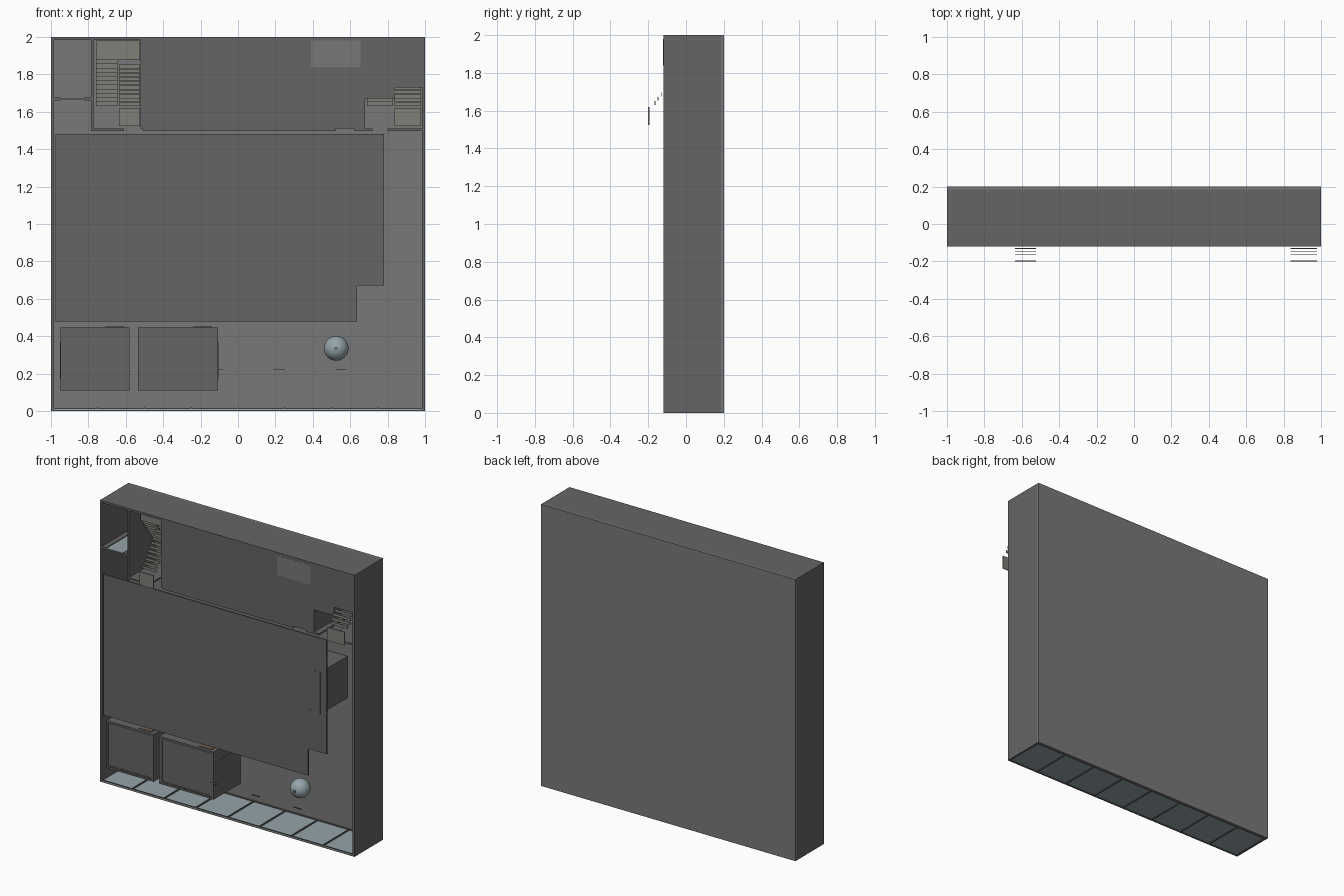
import bpy, bmesh, math
from mathutils import Matrix, Vector

if "Cube" in bpy.data.objects:
    bpy.data.objects.remove(bpy.data.objects["Cube"])

FRONT, FLOOR, BACK = -0.12, 0.185, 0.2   # ceiling level, floor top, floor underside


def mat(name, c):
    m = bpy.data.materials.new(name)
    m.diffuse_color = (*c, 1)
    m.use_nodes = True
    m.node_tree.nodes["Principled BSDF"].inputs["Base Color"].default_value = m.diffuse_color
    return m


WALL = mat("dark_grey", (0.13, 0.13, 0.13))
GROUND = mat("floor_grey", (0.19, 0.19, 0.19))
GLASS = mat("pale_blue", (0.30, 0.37, 0.40))
STAIR = mat("warm_grey", (0.22, 0.21, 0.19))
WOOD = mat("brown", (0.16, 0.11, 0.08))


def boxes(name, items, m):
    """One object from several boxes given as (x0, x1, y0, y1, z0, z1)."""
    bm = bmesh.new()
    for x0, x1, y0, y1, z0, z1 in items:
        c = Vector(((x0 + x1) / 2, (y0 + y1) / 2, (z0 + z1) / 2))
        s = (x1 - x0, y1 - y0, z1 - z0, 1)
        bmesh.ops.create_cube(bm, size=1, matrix=Matrix.Translation(c) @ Matrix.Diagonal(s))
    me = bpy.data.meshes.new(name)
    bm.to_mesh(me)
    bm.free()
    me.materials.append(m)
    ob = bpy.data.objects.new(name, me)
    bpy.context.collection.objects.link(ob)
    return ob


def ring(x0, x1, z0, z1, t=0.012, y0=FRONT, y1=FLOOR):
    """Four walls around a rectangular room."""
    return [(x0, x0 + t, y0, y1, z0, z1), (x1 - t, x1, y0, y1, z0, z1),
            (x0 + t, x1 - t, y0, y1, z0, z0 + t), (x0 + t, x1 - t, y0, y1, z1 - t, z1)]


# Shell: floor slab and three outer walls
boxes("floor", [(-1, 1, FLOOR, BACK, 0, 2)], GROUND)
boxes("outer_walls", [(-1, -0.985, FRONT, FLOOR, 0, 2), (0.985, 1, FRONT, FLOOR, 0, 2),
                      (-0.985, 0.985, FRONT, FLOOR, 1.985, 2)], WALL)

# Glazed facade along the bottom edge
boxes("facade_glass", [(-0.985, 0.985, FRONT, FLOOR, 0.006, 0.010)], GLASS)
boxes("facade_mullions", [(-0.004 + i * 0.25, 0.004 + i * 0.25, FRONT, FLOOR, 0, 0.018)
                          for i in range(-3, 4)], WALL)
boxes("facade_rails", [(-0.985, 0.985, FRONT, FRONT + 0.008, 0, 0.016),
                       (-0.985, 0.985, FLOOR - 0.008, FLOOR, 0, 0.016)], WALL)

# Upper floor slabs over the main hall and the room strip
T = FRONT + 0.01
boxes("hall_slab", [(-0.975, 0.635, FRONT, T, 0.48, 1.48),
                    (0.635, 0.78, FRONT + 0.001, T, 0.67, 1.48)], WALL)
boxes("strip_slab", [(-0.51, 0.68, FRONT, T, 1.51, 1.985),
                     (0.68, 0.84, FRONT, T, 1.67, 1.985),
                     (0.84, 0.985, FRONT, T, 1.73, 1.985)], WALL)

# Partition walls of the room strip, with door gaps
W = 0.012
boxes("strip_wall", [(a, b, FRONT, FLOOR, 1.498, 1.51) for a, b in
                     ((-0.785, -0.61), (-0.51, 0.52), (0.62, 0.72), (0.80, 0.985))], WALL)
boxes("stairwell_walls", [(x, x + W, FRONT, FLOOR, 1.51, 1.985) for x in (-0.785, -0.52)]
      + [(0.67, 0.68, FRONT, FLOOR, 1.51, 1.985)], WALL)
boxes("room_partitions", [(x, x + 0.01, T, FLOOR, 1.67, 1.985)
                          for x in (-0.28, -0.06, 0.16, 0.38)], WALL)
boxes("room_fronts", [(x, x + 0.16, T, FLOOR, 1.66, 1.67)
                      for x in (-0.51, -0.28, -0.06, 0.16, 0.38)], WALL)
boxes("skylight", [(0.39, 0.655, FRONT - 0.001, FRONT, 1.84, 1.98)], GROUND)

# Corner room wall and its door
boxes("corner_room_wall", [(-0.985, -0.95, FRONT, FLOOR, 1.66, 1.675),
                           (-0.82, -0.785, FRONT, FLOOR, 1.66, 1.675)], WALL)
boxes("corner_room_door", [(-0.95, -0.82, FRONT, FLOOR, 1.665, 1.67)], GLASS)

# Closed cabins near the facade, with roofs, doors and side windows
for i, (x0, x1) in enumerate(((-0.95, -0.58), (-0.535, -0.108))):
    n = f"cabin_{i + 1}"
    boxes(n + "_walls", ring(x0, x1, 0.11, 0.447), WALL)
    boxes(n + "_roof", [(x0 + W, x1 - W, FRONT + 0.004, T + 0.004, 0.11 + W, 0.447 - W)], WALL)
    boxes(n + "_roof_trim", ring(x0 + 0.014, x1 - 0.014, 0.124, 0.433, 0.008,
                                 FRONT + 0.001, FRONT + 0.004), WALL)
    boxes(n + "_door", [(x1 - 0.13, x1 - 0.03, FRONT + 0.02, FLOOR, 0.447, 0.451)], WOOD)
    side = x0 - 0.003 if i == 0 else x1
    boxes(n + "_window", [(side, side + 0.003, -0.05, 0.1, 0.17, 0.37)], WALL)

# Lift shaft beside the hall
boxes("lift_shaft", ring(0.50, 0.73, 0.94, 1.237, 0.013), WALL)


# Switchback stairs of thin treads: lower flight, middle landing, upper flight
def stair(name, xa, xb, xc, xd):
    dy, dz, t, n = 0.0165, 0.0225, 0.004, 11
    parts = []
    for k in range(n):
        y, z = 0.173 - k * dy, 1.63 + k * dz
        parts.append((xa, xb, y, y + t, z, z + 0.024))
        y, z = -0.018 - k * dy + dy, 1.855 - k * dz
        if k:
            parts.append((xc, xd, y, y + t, z, z + 0.02))
    parts.append((xa, xd, -0.008, -0.004, 1.877, 1.98))
    parts.append((xc, xd, -0.2, -0.194, 1.525, 1.62))
    boxes(name, parts, STAIR)


stair("left_stair", -0.76, -0.645, -0.635, -0.525)
stair("right_stair", 0.69, 0.825, 0.838, 0.978)

# Hanging globe with its short rod
bpy.ops.mesh.primitive_uv_sphere_add(segments=32, ring_count=16, radius=0.066,
                                     location=(0.525, -0.05, 0.335),
                                     rotation=(math.pi / 2, 0, 0))
globe = bpy.context.object
globe.name = "globe"
globe.data.materials.append(GLASS)
bpy.ops.object.shade_smooth_by_angle()
boxes("globe_rod", [(0.517, 0.533, FRONT, -0.1, 0.327, 0.343)], WALL)

# Small ceiling strips in the lobby
boxes("lobby_strips", [(x - 0.03, x + 0.03, FRONT, T, 0.222, 0.226)
                       for x in (-0.11, 0.22, 0.55)], WALL)
